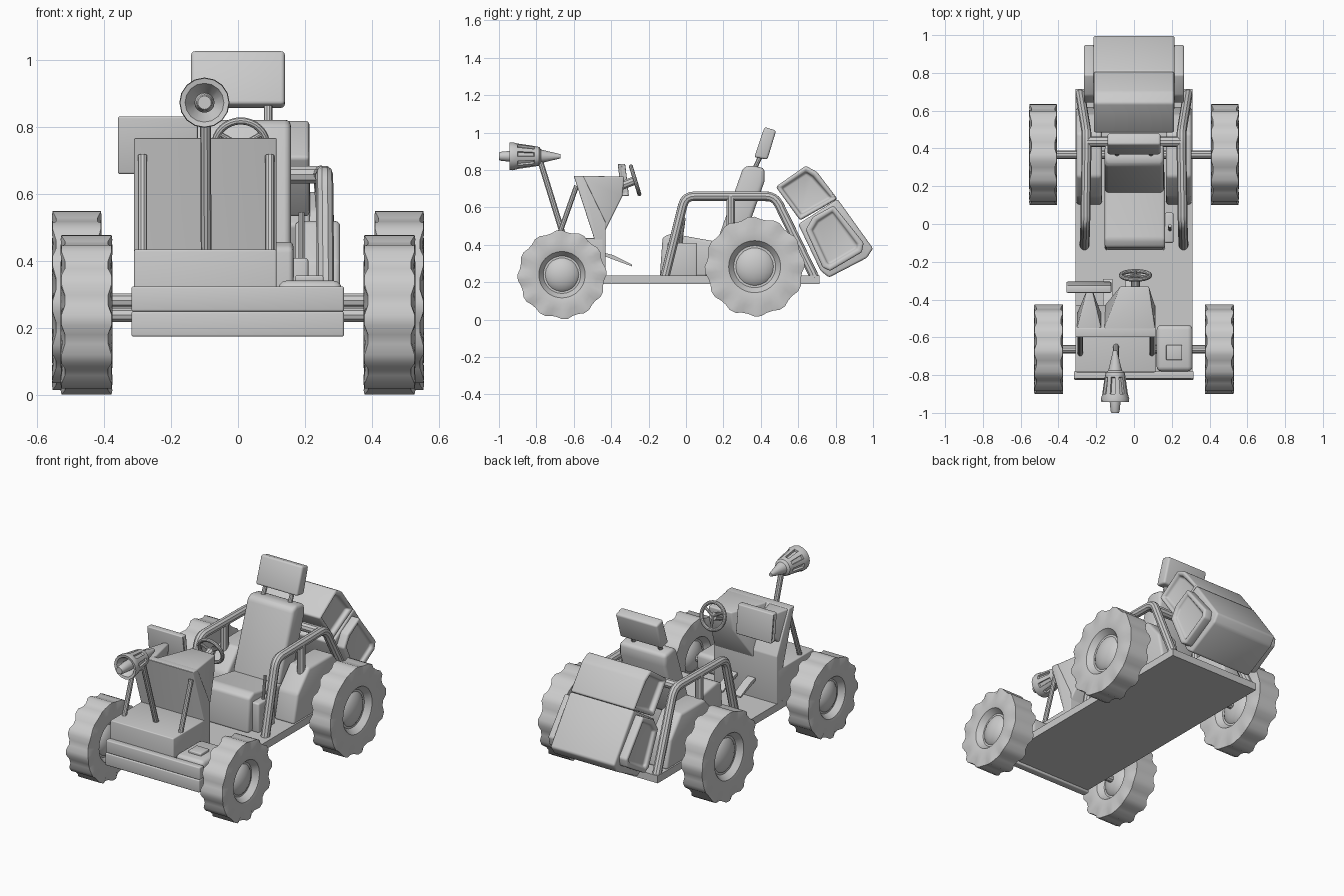
import bpy, bmesh, math
from mathutils import Vector, Matrix

cube = bpy.data.objects.get("Cube")
if cube:
    bpy.data.objects.remove(cube, do_unlink=True)


def smooth(ob, angle=35):
    bpy.ops.object.select_all(action='DESELECT')
    ob.select_set(True)
    bpy.context.view_layer.objects.active = ob
    bpy.ops.object.shade_smooth_by_angle(angle=math.radians(angle))
    return ob


def finish(name, bm, bevel=0.0):
    bmesh.ops.recalc_face_normals(bm, faces=bm.faces[:])
    if bevel:
        sharp = [e for e in bm.edges if e.calc_face_angle(0) > 0.4]
        bmesh.ops.bevel(bm, geom=sharp, offset=bevel, segments=3, profile=0.5, affect='EDGES')
    mesh = bpy.data.meshes.new(name)
    bm.to_mesh(mesh)
    bm.free()
    ob = bpy.data.objects.new(name, mesh)
    bpy.context.collection.objects.link(ob)
    return smooth(ob)


def loft(bm, rings, closed_ends=True):
    rows = [[bm.verts.new(p) for p in ring] for ring in rings]
    n = len(rows[0])
    for a, b in zip(rows, rows[1:]):
        for i in range(n):
            bm.faces.new((a[i], a[(i + 1) % n], b[(i + 1) % n], b[i]))
    if closed_ends:
        bm.faces.new(rows[0][::-1])
        bm.faces.new(rows[-1])


def prism(name, profile, x0, x1, bevel=0.0, recess=None):
    """Side profile (y, z) extruded across x, optionally with recessed end panels."""
    bm = bmesh.new()
    loft(bm, [[(x, y, z) for y, z in profile] for x in (x0, x1)])
    if recess:
        ends = [f for f in bm.faces if f.calc_center_median().x in (x0, x1) or len(set(round(v.co.x, 4) for v in f.verts)) == 1]
        bmesh.ops.recalc_face_normals(bm, faces=bm.faces[:])
        bmesh.ops.inset_individual(bm, faces=ends, thickness=recess[0])
        bmesh.ops.inset_individual(bm, faces=ends, thickness=0.008, depth=-recess[1])
    return finish(name, bm, bevel)


def box(name, x, y, z, bevel=0.0):
    return prism(name, [(y[0], z[0]), (y[1], z[0]), (y[1], z[1]), (y[0], z[1])], x[0], x[1], bevel)


def tube(name, points, radius, bend=0.0, cyclic=False):
    """Round bar along a path with softened corners."""
    pts = [Vector(p) for p in points]
    path = [pts[0]]
    for a, b, c in zip(pts, pts[1:], pts[2:]):
        p, q = b + (a - b).normalized() * bend, b + (c - b).normalized() * bend
        path += [p.lerp(b, t).lerp(b.lerp(q, t), t) for t in (0, .25, .5, .75, 1)] if bend else [b]
    path.append(pts[-1])
    cu = bpy.data.curves.new(name, 'CURVE')
    cu.dimensions = '3D'
    cu.bevel_depth, cu.bevel_resolution, cu.use_fill_caps = radius, 3, True
    sp = cu.splines.new('POLY')
    sp.points.add(len(path) - 1)
    for pt, co in zip(sp.points, path):
        pt.co = (*co, 1)
    sp.use_cyclic_u = cyclic
    ob = bpy.data.objects.new(name, cu)
    bpy.context.collection.objects.link(ob)
    bpy.ops.object.select_all(action='DESELECT')
    ob.select_set(True)
    bpy.context.view_layer.objects.active = ob
    bpy.ops.object.convert(target='MESH')
    return smooth(bpy.context.object)


def lathe_y(bm, profile, centre, n=16):
    """Spin (y, radius) points about a lengthwise axis."""
    cx, cz = centre
    loft(bm, [[(cx + r * math.cos(k * math.tau / n), y, cz + r * math.sin(k * math.tau / n))
               for k in range(n)] for y, r in profile])


def wheel(name, x, y, z, R, w):
    # knobbly tyre: shoulders and tread step in between the twelve lugs
    half = [(.45, .42, 0), (.9, .52, 0), (1, .66, 0), (.96, .8, .3), (1, .95, 1), (.97, 1, 1)]
    profile = [(-a, r, g) for a, r, g in half] + [(a, r, g) for a, r, g in half[::-1]]
    steps = 48
    bm = bmesh.new()
    rings = []
    for a, r, g in profile:
        ring = []
        for k in range(steps):
            gap = g if k % 4 > 1 else 0
            rr, t = R * (r - .045 * gap), k * math.tau / steps
            ring.append((x + a * w * (1 - .14 * gap), y + rr * math.cos(t), z + rr * math.sin(t)))
        rings.append(ring)
    loft(bm, rings)
    finish(name + "_tyre", bm)
    bm = bmesh.new()
    m = Matrix.Translation((x, y, z)) @ Matrix.Diagonal((w * .88, R * .44, R * .44, 1))
    bmesh.ops.create_uvsphere(bm, u_segments=24, v_segments=12, radius=1, matrix=m)
    finish(name + "_hub", bm)


# Wheels and axles
for label, cx, y, z, R, w in (("front", .452, -.663, .24, .238, .077), ("rear", .481, .367, .283, .267, .074)):
    for side, s in (("left", 1), ("right", -1)):
        wheel(f"{label}_{side}_wheel", s * cx, y, z, R, w)
    tube(label + "_axle", [(-cx, y, z), (cx, y, z)], .022)

# Chassis and front bumper
box("floor_plate", (-.31, .31), (-.79, .715), (.19, .235))
box("lower_bumper", (-.318, .316), (-.825, -.78), (.175, .25), .006)
box("upper_bumper", (-.318, .316), (-.82, -.78), (.25, .325), .006)

# Front body and side lamp housing
box("nose_box", (-.31, .115), (-.785, -.44), (.23, .435), .006)
box("lamp_housing", (.12, .31), (-.78, -.535), (.23, .342), .025)
box("housing_latch", (.17, .255), (-.72, -.64), (.335, .357), .005)

# Dashboard panel and tapered cowls
prism("dash_panel", [(-.6, .768), (-.55, .768), (-.43, .52), (-.43, .23), (-.48, .23), (-.49, .43)], -.31, .115, .005)


def cowl(name, base, tip):
    bm = bmesh.new()
    rings = []
    for x0, x1, top, low in (base, tip):
        rings.append([(x0, *top), (x1, *top), (x1, *low), (x0, *low)])
    loft(bm, rings)
    finish(name, bm, .008)


cowl("steering_cowl", (-.165, .115, (-.575, .768), (-.44, .46)), (-.075, .08, (-.33, .765), (-.34, .66)))
cowl("screen_arm", (-.305, -.17, (-.565, .766), (-.48, .58)), (-.25, -.22, (-.35, .76), (-.35, .72)))
prism("screen", [(-.365, .832), (-.325, .832), (-.305, .66), (-.345, .66)], -.358, -.12, .006, (.015, .006))
for x in (-.285, .095):
    tube("dash_strut", [(x, -.69, .42), (x, -.585, .715)], .014)

# Steering wheel
hub, tilt = Vector((.008, -.272, .745)), Matrix.Rotation(math.radians(-73), 3, 'X')
bm = bmesh.new()
loops = []
for k in range(32):
    t = k * math.tau / 32
    loops.append(hub + tilt @ Vector((math.cos(t), math.sin(t), 0)) * .077)
bm.free()
tube("steering_rim", loops, .011, cyclic=True)
for k in range(3):
    t = math.pi / 2 + k * math.tau / 3
    tube("steering_spoke", [hub, hub + tilt @ Vector((math.cos(t), math.sin(t), 0)) * .075], .008)
tube("steering_column", [hub, (.008, -.36, .71)], .024)

# Pedals
for x in (-.14, -.02):
    prism("pedal", [(-.45, .36), (-.39, .345), (-.29, .295), (-.29, .285), (-.4, .325), (-.45, .345)], x - .025, x + .025)

# Spotlight on its pole
tube("spotlight_pole", [(-.095, -.65, .43), (-.097, -.78, .85)], .016)
bm = bmesh.new()
lathe_y(bm, [(-.89, .03), (-.94, .058), (-.943, .073), (-.925, .075), (-.9, .068), (-.81, .055), (-.785, .05),
             (-.775, .036), (-.67, .011)], (-.1, .873))
bm.normal_update()
vents = [f for f in bm.faces if -.87 < f.calc_center_median().y < -.84]
bmesh.ops.recalc_face_normals(bm, faces=bm.faces[:])
bmesh.ops.inset_individual(bm, faces=vents[::2], thickness=.004, depth=-.012)
finish("spotlight_shell", bm)
bm = bmesh.new()
lathe_y(bm, [(-1, .02), (-.99, .024), (-.93, .03), (-.88, .03)], (-.1, .873))
finish("spotlight_bulb", bm)

# Seat, headrest and side lever
prism("seat_base", [(-.14, .23), (-.125, .44), (-.08, .46), (.2, .41), (.28, .41), (.28, .23)], -.155, .165, .015)
prism("seat_back", [(.16, .4), (.305, .81), (.34, .825), (.42, .81), (.42, .74), (.3, .4)], -.155, .158, .02)
prism("headrest", [(.365, .868), (.42, 1.03), (.482, 1.01), (.435, .855)], -.14, .14, .012)
for x in (-.09, .09):
    tube("headrest_post", [(x, .35, .77), (x, .41, .9)], .013)
box("lever_console", (.16, .21), (-.1, .06), (.23, .41), .01)
tube("lever", [(.19, -.03, .4), (.19, -.01, .545)], .009)

# Side pods and roll cage
pod = [(.1, .23), (.14, .4), (.25, .52), (.48, .52), (.58, .4), (.62, .23)]
for side, s in (("left", 1), ("right", -1)):
    prism(side + "_side_pod", pod, s * .17, s * .305, .015)
    tube(side + "_roll_bar", [(s * .262, -.115, .22), (s * .258, -.005, .66), (s * .25, .475, .66),
                              (s * .285, .69, .22)], .026, .05)
    tube(side + "_cage_strut", [(s * .258, .24, .66), (s * .258, .24, .45)], .024)
tube("cage_cross_bar", [(-.25, .435, .658), (.25, .435, .658)], .027)

# Rear cargo case with recessed side pockets
prism("cargo_lid", [(.48, .71), (.64, .822), (.70, .79), (.81, .645), (.61, .53)], -.213, .213, .012, (.028, .03))
prism("cargo_case", [(.6, .51), (.81, .645), (1.0, .38), (.967, .33), (.765, .225), (.72, .26)], -.215, .215, .012)
for side, s in (("left", 1), ("right", -1)):
    prism(side + "_cargo_pocket", [(.64, .48), (.68, .55), (.79, .61), (.95, .41), (.94, .36), (.77, .26), (.73, .28)],
          s * .2, s * .265, .01, (.03, .02))
